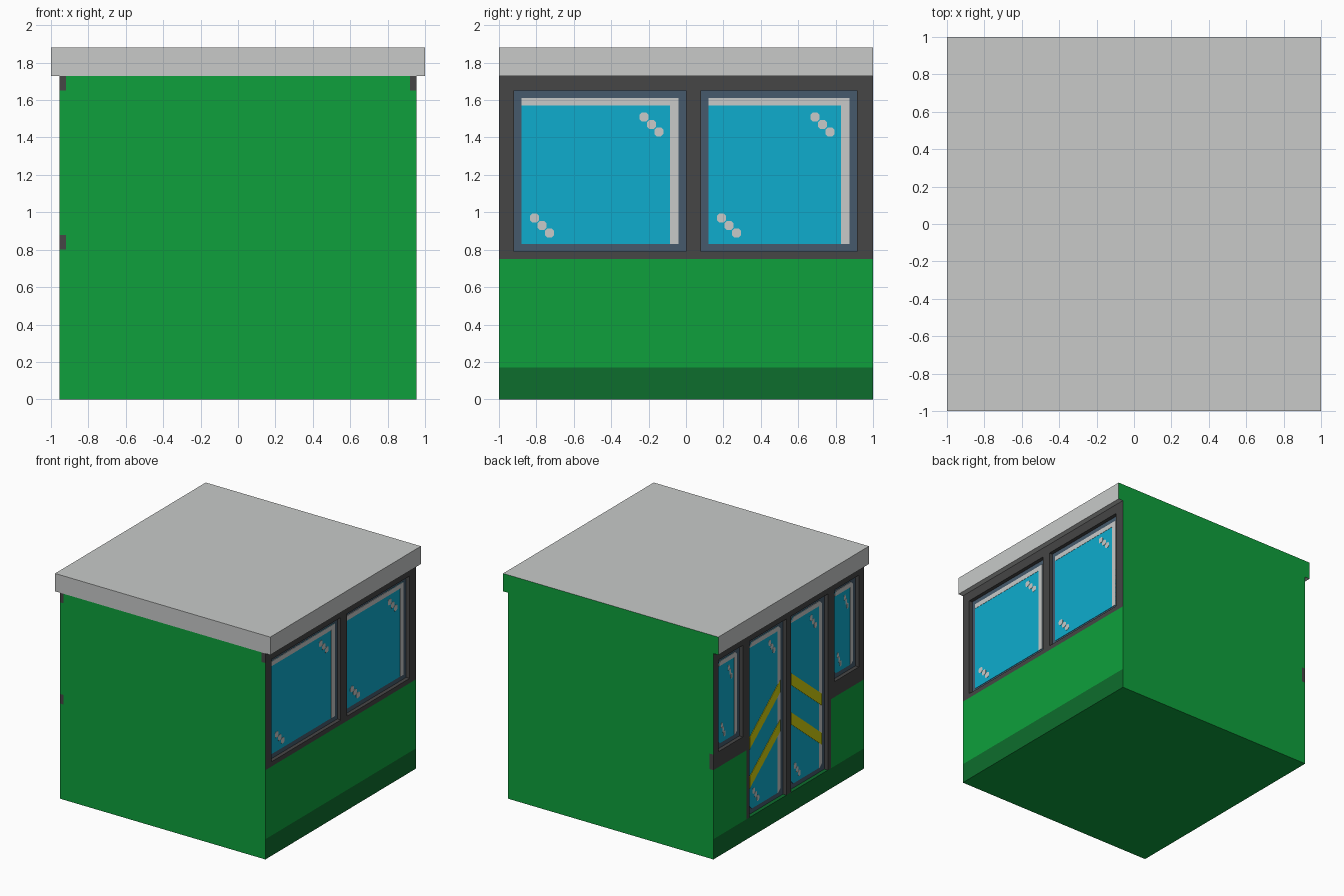
import bpy, bmesh

if "Cube" in bpy.data.objects:
    bpy.data.objects.remove(bpy.data.objects["Cube"])

def srgb(r, g, b):
    f = lambda c: c / 12.92 if c <= 0.04045 else ((c + 0.055) / 1.055) ** 2.4
    return (f(r / 255), f(g / 255), f(b / 255), 1)

MATS = {}
for name, col in {
    "green": (14, 160, 60), "dark_green": (13, 109, 45), "light_grey": (200, 202, 201),
    "charcoal": (70, 70, 70), "slate_blue": (70, 90, 108),
    "glass_cyan": (14, 172, 206), "yellow": (207, 205, 14)}.items():
    MATS[name] = bpy.data.materials.new(name)
    MATS[name].diffuse_color = srgb(*col)

WALL, CORE = 0.955, 0.92        # outer skin and recessed floor of the openings

def prism(name, side, polys, x0, x1, mat, ends="", end_mat="green"):
    """Extrude outlines given as (u, z), u pointing right seen from outside.
    ends: which end faces (f front, b back, d down) take end_mat."""
    bm = bmesh.new()
    for pts in polys:
        low = [bm.verts.new((side * x0, side * u, z)) for u, z in pts]
        top = [bm.verts.new((side * x1, side * u, z)) for u, z in pts]
        bm.faces.new(low)
        bm.faces.new(top)
        n = len(pts)
        for i in range(n):
            j = (i + 1) % n
            bm.faces.new((low[i], low[j], top[j], top[i]))
    bmesh.ops.recalc_face_normals(bm, faces=bm.faces[:])
    bm.normal_update()
    for f in bm.faces:
        c, nn = f.calc_center_median(), f.normal
        if (("f" in ends and nn.y < -0.9 and c.y < -0.99)
                or ("b" in ends and nn.y > 0.9 and c.y > 0.99)
                or ("d" in ends and nn.z < -0.9 and c.z < 0.01)):
            f.material_index = 1
    me = bpy.data.meshes.new(name)
    bm.to_mesh(me)
    bm.free()
    me.materials.append(MATS[mat])
    me.materials.append(MATS[end_mat])
    ob = bpy.data.objects.new(name, me)
    bpy.context.collection.objects.link(ob)
    return ob

def rect(u0, u1, z0, z1, c=0.0):
    if not c:
        return [(u0, z0), (u1, z0), (u1, z1), (u0, z1)]
    return [(u0 + c, z0), (u1 - c, z0), (u1, z0 + c), (u1, z1 - c),
            (u1 - c, z1), (u0 + c, z1), (u0, z1 - c), (u0, z0 + c)]

def glint(u, z, w):
    """Three small blobs stepping down to the right."""
    r = 0.024
    return [[(u + (k * 0.04 + a) * w, z - k * 0.04 + b) for a, b in
             ((-r, -r / 2), (-r / 2, -r), (r / 2, -r), (r, -r / 2),
              (r, r / 2), (r / 2, r), (-r / 2, r), (-r, r / 2))] for k in (-1, 0, 1)]

def pane(name, side, u0, u1, z0, z1, w=1.0, corner=0.0):
    """Framed glass in an opening, with pale edge stripes and glints."""
    prism(name + "_frame", side, [rect(u0, u1, z0, z1)], CORE, CORE + 0.003, "slate_blue")
    a, b, c, d = u0 + 0.04, u1 - 0.04, z0 + 0.04, z1 - 0.04
    prism(name + "_glass", side, [rect(a, b, c, d, corner)], CORE, CORE + 0.006, "glass_cyan")
    s = 0.045 * (0.5 + w / 2)
    k = corner
    marks = [[(a, d - 0.04), (b, d - 0.04), (b, d - k), (b - k, d), (a + k, d), (a, d - max(k, 0.001))],
             [(b - s, c), (b - k, c), (b, c + max(k, 0.001)), (b, d - 0.04), (b - s, d - 0.04)]]
    marks += glint(b - 0.145 * w - (1 - w) * 0.04, d - 0.14, w)
    marks += glint(a + 0.11 * w + (1 - w) * 0.02, c + 0.1, w)
    prism(name + "_highlights", side, marks, CORE, CORE + 0.008, "light_grey")
    return a, b

# Body core and roof slab
prism("body_core", 1, [rect(-1, 1, 0, 1.73)], -CORE, CORE, "green")
prism("roof", 1, [rect(-1, 1, 1.73, 1.88)], -1, 1, "light_grey", "b")

# Skirt and top rail on both sides
for side, tag in ((1, "right"), (-1, "left")):
    prism(tag + "_skirt", side, [rect(-1, 1, 0, 0.17)], CORE, WALL, "dark_green", "fbd")
    prism(tag + "_top_rail", side, [rect(-1, 1, 1.65, 1.73)], CORE, WALL, "charcoal", "b")

# Right side: lower panel, sill, pillars and two big windows
prism("right_lower_panel", 1, [rect(-1, 1, 0.17, 0.75)], CORE, WALL, "green")
prism("right_sill", 1, [rect(-1, 1, 0.75, 0.79)], CORE, WALL, "charcoal", "fb")
prism("right_pillars", 1, [rect(a, b, 0.79, 1.65) for a, b in ((-1, -0.92), (0, 0.08), (0.915, 1))],
      CORE, WALL, "charcoal", "fb")
pane("right_front_window", 1, -0.92, 0.0, 0.79, 1.65)
pane("right_back_window", 1, 0.08, 0.915, 0.79, 1.65)

# Left side: panels, sills, pillars and windows either side of a double door
for m, tag in ((-1, "back"), (1, "front")):
    span = lambda a, b: sorted((m * a, m * b))
    prism(f"left_{tag}_lower_panel", -1, [rect(*span(0.56, 1), 0.17, 0.75)], CORE, WALL, "green")
    prism(f"left_{tag}_sill_base", -1, [rect(*span(0.56, 1), 0.75, 0.80)], CORE, WALL, "charcoal", "f")
    prism(f"left_{tag}_sill", -1, [rect(*span(0.56, 1), 0.80, 0.88)], CORE, WALL, "charcoal")
    prism(f"left_{tag}_pillars", -1,
          [rect(*span(0.93, 1), 0.88, 1.65), rect(*span(0.56, 0.61), 0.88, 1.65)],
          CORE, WALL, "charcoal", "fb")
    prism(f"left_{tag}_door_jamb", -1, [rect(*span(0.52, 0.56), 0.17, 1.65)], CORE, WALL, "charcoal")
    pane(f"left_{tag}_window", -1, *span(0.61, 0.93), 0.88, 1.65, 0.45, 0.02)
    pane(f"left_{tag}_door", -1, *span(0.03, 0.52), 0.17, 1.65, 0.7, 0.03)
    # Yellow slanted bars rising towards the middle of the doorway
    bars = [[(m * 0.07, z + 0.33), (m * 0.48, z), (m * 0.48, z - 0.1), (m * 0.07, z + 0.23)]
            for z in (0.82, 0.49)]
    prism(f"left_{tag}_door_bars", -1, bars, CORE, CORE + 0.0095, "yellow")
prism("left_door_post", -1, [rect(-0.03, 0.03, 0.17, 1.65)], CORE, WALL, "charcoal")

for m in bpy.data.materials:
    if m.users and not m.is_grease_pencil:
        m.use_nodes = True
        m.node_tree.nodes["Principled BSDF"].inputs["Base Color"].default_value = m.diffuse_color
